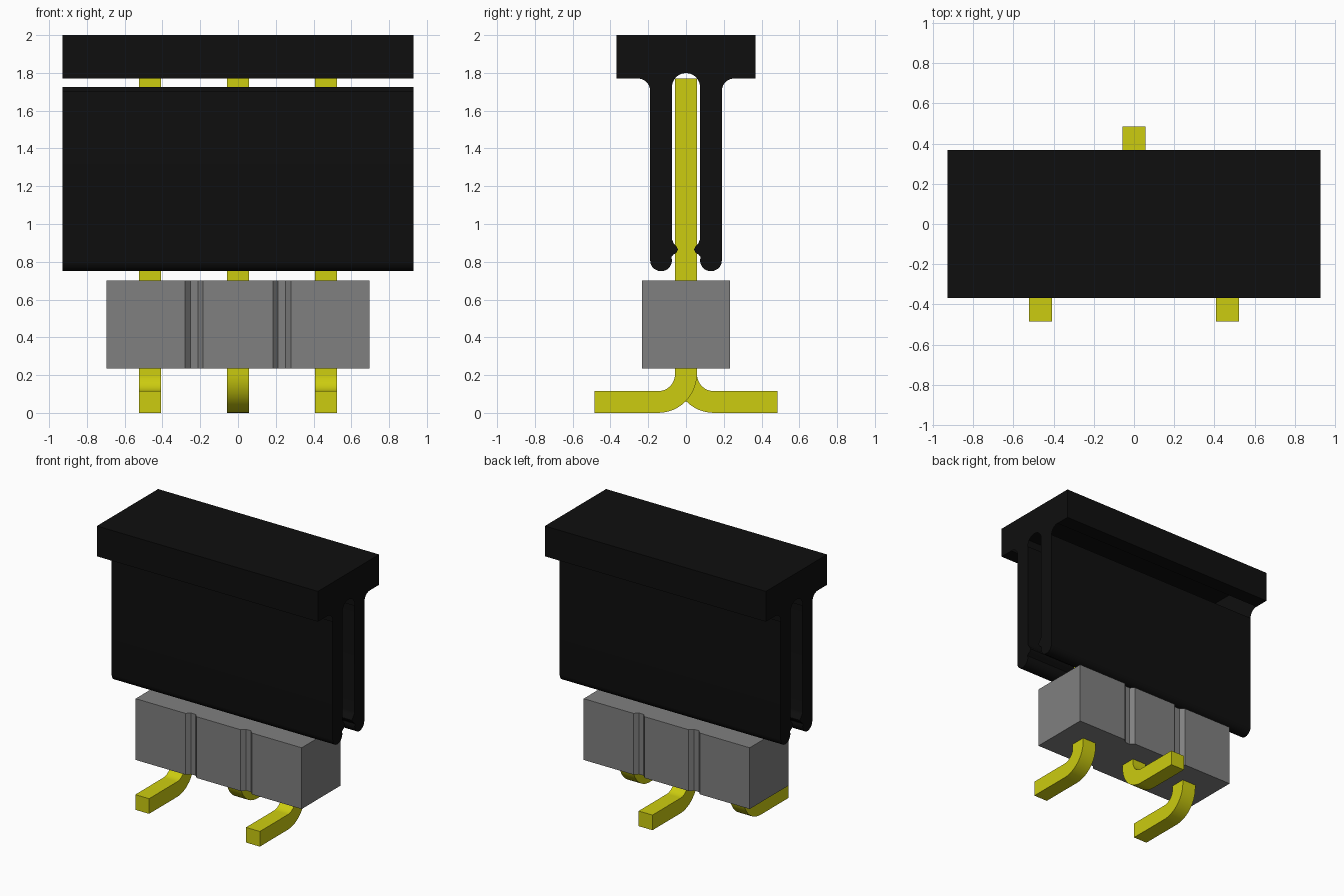
import bpy, bmesh, math
from mathutils import Vector

cube = bpy.data.objects.get("Cube")
if cube:
    bpy.data.objects.remove(cube, do_unlink=True)


def material(name, rgb):
    m = bpy.data.materials.new(name)
    m.use_nodes = True
    m.diffuse_color = (*rgb, 1)
    m.node_tree.nodes["Principled BSDF"].inputs["Base Color"].default_value = (*rgb, 1)
    return m


BLACK = material("black plastic", (0.0045, 0.0045, 0.0045))
GREY = material("grey plastic", (0.214, 0.214, 0.214))
YELLOW = material("yellow metal", (0.604, 0.604, 0.005))


def arc(cx, cy, r, start, end, n=10):
    """Points on a circular arc, angles in degrees."""
    angles = [math.radians(start + (end - start) * i / n) for i in range(n + 1)]
    return [(cx + r * math.cos(a), cy + r * math.sin(a)) for a in angles]


def extrude(name, profile, place, low, high, mat, drop=None):
    """Sweep a closed profile from low to high; drop picks faces to leave open."""
    bm = bmesh.new()
    verts = [bm.verts.new(place(u, v, low)) for u, v in profile]
    base = bm.faces.new(verts)
    swept = bmesh.ops.extrude_face_region(bm, geom=[base], use_keep_orig=True)
    moved = [g for g in swept["geom"] if isinstance(g, bmesh.types.BMVert)]
    shift = Vector(place(0, 0, high)) - Vector(place(0, 0, low))
    bmesh.ops.translate(bm, vec=shift, verts=moved)
    bmesh.ops.recalc_face_normals(bm, faces=bm.faces[:])
    if drop:
        gone = [f for f in bm.faces if drop(f)]
        bmesh.ops.delete(bm, geom=gone, context="FACES")
    mesh = bpy.data.meshes.new(name)
    bm.to_mesh(mesh)
    bm.free()
    mesh.materials.append(mat)
    ob = bpy.data.objects.new(name, mesh)
    bpy.context.collection.objects.link(ob)
    bpy.ops.object.select_all(action="DESELECT")
    ob.select_set(True)
    bpy.context.view_layer.objects.active = ob
    bpy.ops.object.shade_smooth_by_angle(angle=math.radians(35))
    return ob


def along_x(u, v, w):
    return (w, u, v)


def along_z(u, v, w):
    return (u, v, w)


# Cap: T section with a slot and two clip legs, right half then mirrored
half = [(0.367, 2.0), (0.367, 1.77)]
half += arc(0.255, 1.705, 0.065, 90, 180)          # fillet under the flange
half += arc(0.132, 0.808, 0.058, 0, -180)          # rounded leg tip
half += [(0.078, 0.825), (0.068, 0.837), (0.053, 0.845), (0.042, 0.865),
         (0.053, 0.885), (0.067, 0.90), (0.074, 0.92)]  # contact bump
half += arc(0, 1.725, 0.074, 0, 90)                # slot roof
section = half + [(-y, z) for y, z in reversed(half[:-1])]


def open_curve(f):
    """The curved fillets and slot roof are open strips."""
    c = f.calc_center_median()
    return abs(f.normal.x) < 0.5 and 1.705 < c.z < 1.80 and abs(c.y) < 0.254


extrude("jumper_cap", section, along_x, -0.928, 0.928, BLACK, open_curve)

# Header block with shallow grooves between the three positions
side = [(-0.697, -0.232)]
for gx in (-0.2325, 0.2325):
    side += [(gx - 0.047, -0.232), (gx - 0.02, -0.205),
             (gx + 0.02, -0.205), (gx + 0.047, -0.232)]
side.append((0.697, -0.232))
outline = side + [(x, -y) for x, y in reversed(side)]
extrude("header_block", outline, along_z, 0.235, 0.70, GREY)

# Pins: straight posts bent into feet, alternating front and back
bend = [(-0.058, 1.77)]
bend += arc(-0.148, 0.205, 0.09, 0, -90, 12)
bend += [(-0.485, 0.115), (-0.485, 0.0)]
bend += arc(-0.148, 0.206, 0.206, -90, 0, 12)
bend += [(0.058, 1.77)]
for name, x, s in (("right_pin", -0.465, 1), ("middle_pin", 0, -1), ("left_pin", 0.465, 1)):
    extrude(name, [(s * y, z) for y, z in bend], along_x, x - 0.058, x + 0.058, YELLOW)
